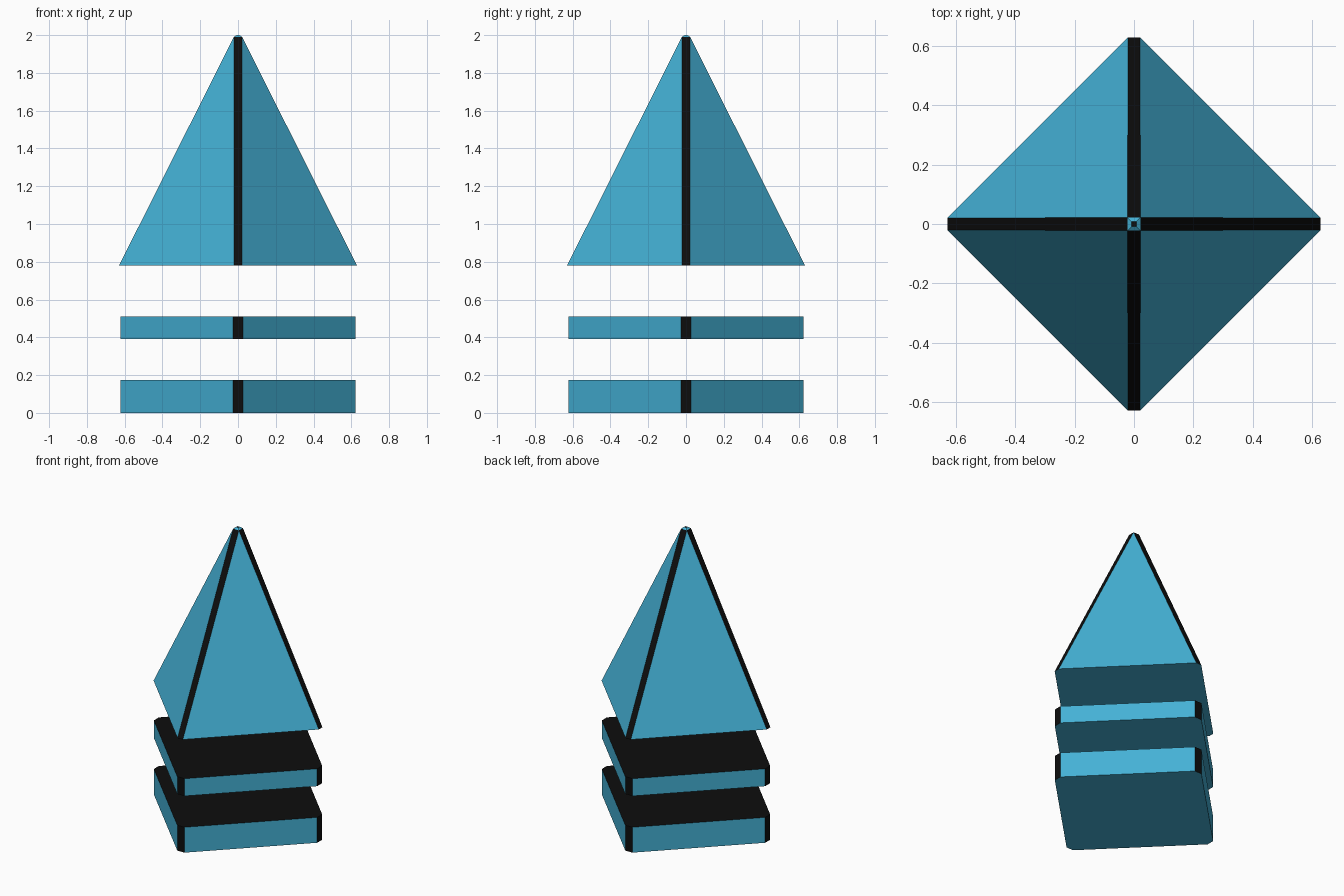
import bpy
import bmesh

if "Cube" in bpy.data.objects:
    bpy.data.objects.remove(bpy.data.objects["Cube"])


def material(name, rgb):
    mat = bpy.data.materials.new(name)
    mat.diffuse_color = (*rgb, 1)
    mat.use_nodes = True
    mat.node_tree.nodes["Principled BSDF"].inputs["Base Color"].default_value = mat.diffuse_color
    return mat


BLUE = material("blue", (0.058, 0.44, 0.67))
BLACK = material("black", (0.004, 0.004, 0.004))


def ring(bm, r, w, z):
    """Diamond of radius r whose corners are cut to half-width w."""
    points = []
    for cx, cy in ((1, 0), (0, 1), (-1, 0), (0, -1)):
        for s in (-w, w):
            points.append((cx * r - cy * s, cy * r + cx * s, z))
    return [bm.verts.new(p) for p in points]


def loft(name, sections):
    """Stack of cut diamonds: blue sides and bottom, black corners and top."""
    bm = bmesh.new()
    rings = [ring(bm, *s) for s in sections]
    bm.faces.new(rings[0][::-1])
    bm.faces.new(rings[-1]).material_index = 1
    for low, high in zip(rings, rings[1:]):
        for i in range(8):
            j = (i + 1) % 8
            face = bm.faces.new((low[i], low[j], high[j], high[i]))
            # the sloping cap near the tip stays blue
            face.material_index = 1 if i % 2 == 0 and low is rings[0] else 0
    bmesh.ops.remove_doubles(bm, verts=bm.verts, dist=0.0005)
    mesh = bpy.data.meshes.new(name)
    bm.to_mesh(mesh)
    bm.free()
    mesh.materials.append(BLUE)
    mesh.materials.append(BLACK)
    obj = bpy.data.objects.new(name, mesh)
    bpy.context.collection.objects.link(obj)
    return obj


# Two floating slabs
loft("bottom_slab", [(0.623, 0.027, 0.0), (0.623, 0.027, 0.175)])
loft("middle_slab", [(0.623, 0.027, 0.39), (0.623, 0.027, 0.51)])

# Floating pyramid with a tiny bevelled tip
loft("pyramid", [(0.63, 0.02, 0.78), (0.022, 0.022, 1.99), (0.008, 0.008, 2.0)])
